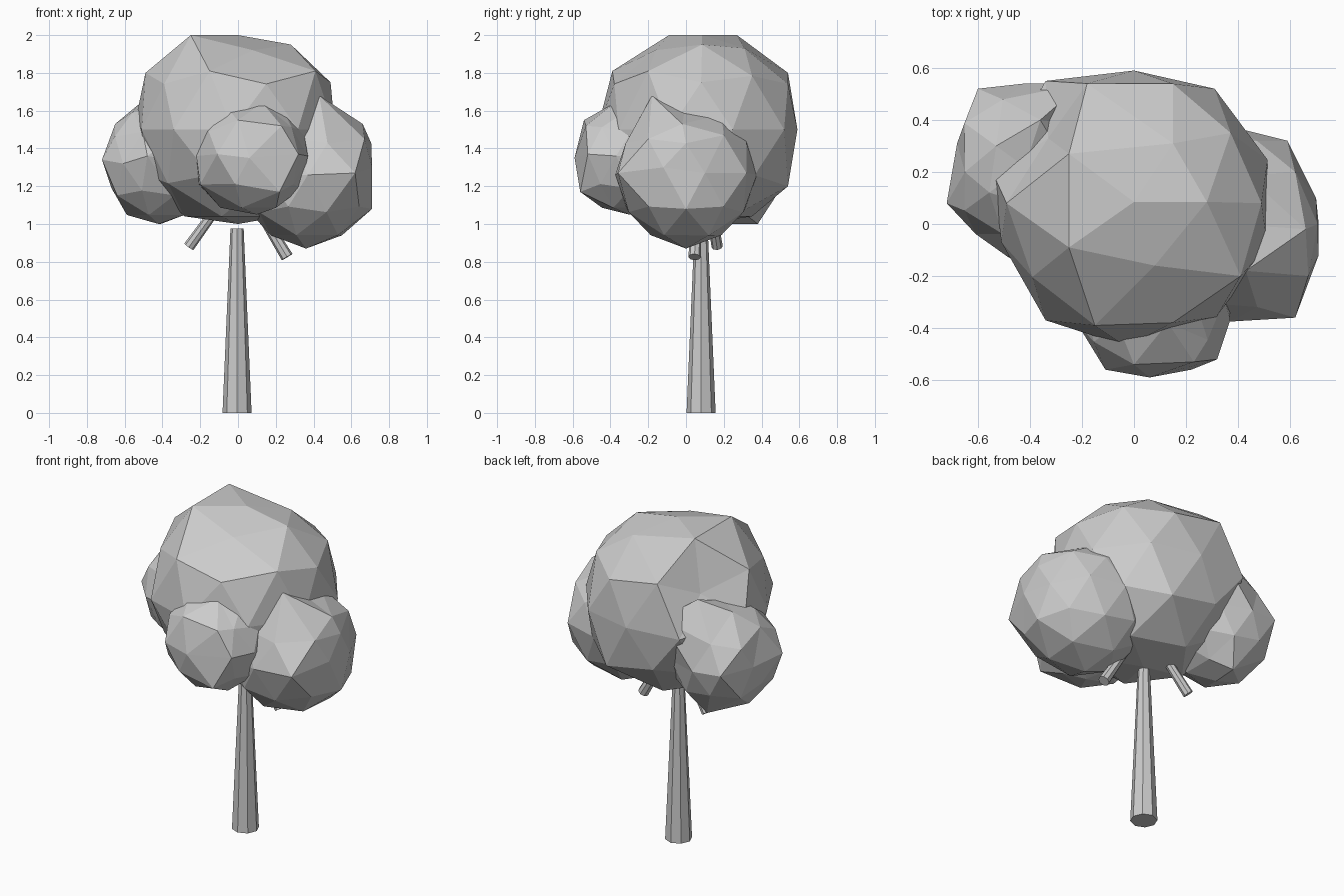
import bpy, bmesh
from mathutils import Vector, Matrix


def finish(name, bm):
    mesh = bpy.data.meshes.new(name)
    bmesh.ops.recalc_face_normals(bm, faces=bm.faces)
    bm.to_mesh(mesh)
    bm.free()
    obj = bpy.data.objects.new(name, mesh)
    bpy.context.collection.objects.link(obj)
    return obj


def limb(name, start, end, r1, r2, sides=8):
    """Tapered low-poly cylinder between two points."""
    a, b = Vector(start), Vector(end)
    d = b - a
    rot = Vector((0, 0, 1)).rotation_difference(d).to_matrix().to_4x4()
    bm = bmesh.new()
    bmesh.ops.create_cone(bm, cap_ends=True, segments=sides, radius1=r1, radius2=r2,
                          depth=d.length,
                          matrix=Matrix.Translation((a + b) / 2) @ rot)
    return finish(name, bm)


def clump(name, center, radius, bumps):
    """Icosphere whose vertex closest in direction to each bump is pulled to it."""
    c = Vector(center)
    bm = bmesh.new()
    bmesh.ops.create_icosphere(bm, subdivisions=2, radius=radius)
    rest = [(v, v.co.normalized()) for v in bm.verts]
    for p in bumps:
        offset = Vector(p) - c
        v = max(rest, key=lambda item: item[1].dot(offset))[0]
        v.co = offset
    bmesh.ops.translate(bm, verts=bm.verts, vec=c)
    return finish(name, bm)


# trunk and the two side branches
limb("trunk", (-0.005, 0.08, 0), (-0.005, 0.08, 0.975), 0.077, 0.035)
limb("left_branch", (-0.26, 0.165, 0.88), (-0.10, 0.13, 1.10), 0.03, 0.025)
limb("right_branch", (0.26, 0.045, 0.825), (0.10, 0.06, 1.09), 0.033, 0.025)

# large crown, dented at the back left
clump("main_crown", (0, 0.08, 1.5), 0.54, [
    (0, 0.085, 2.0), (-0.25, 0.27, 2.0), (-0.25, -0.09, 2.0), (0.28, 0.085, 1.95),
    (0.08, -0.16, 1.92), (0.15, 0.31, 1.93), (-0.15, -0.39, 1.81),
    (0.49, 0.08, 1.75), (0.41, -0.20, 1.81), (-0.49, 0.08, 1.80), (-0.33, 0.33, 1.70),
    (-0.54, 0.19, 1.56), (-0.51, -0.07, 1.5), (-0.34, -0.37, 1.5), (-0.03, -0.47, 1.5),
    (0.31, 0.52, 1.5), (0, 0.59, 1.5), (-0.34, 0.55, 1.5),
    (0.17, 0.54, 1.2), (-0.18, 0.54, 1.80), (0, 0.08, 1.0)])

# left clump
clump("left_clump", (-0.42, 0.22, 1.32), 0.32, [
    (-0.72, 0.08, 1.34), (-0.68, 0.31, 1.33), (-0.60, 0.52, 1.33), (-0.48, -0.13, 1.36),
    (-0.53, 0.30, 1.63), (-0.65, 0.20, 1.53), (-0.67, 0.22, 1.19),
    (-0.41, 0.38, 1.0), (-0.36, 0.40, 1.70), (-0.20, 0.54, 1.59)])

# right clump
clump("right_clump", (0.37, 0, 1.26), 0.375, [
    (0.36, 0, 0.87), (0.43, -0.18, 1.68), (0.59, 0.32, 1.27), (0.62, -0.36, 1.27),
    (0.71, -0.12, 1.30), (0.70, 0.10, 1.27), (0.66, -0.02, 1.53), (0.62, 0.20, 1.47),
    (0.32, 0.32, 1.49), (0.67, -0.2, 1.45), (0.71, 0, 1.08), (0.55, 0.12, 0.94)])

# front clump
clump("front_clump", (0.07, -0.29, 1.35), 0.31, [
    (-0.11, -0.56, 1.37), (0.06, -0.59, 1.35), (0.32, -0.52, 1.37),
    (0, -0.54, 1.55), (0.23, -0.53, 1.52), (0.22, -0.56, 1.17),
    (0.37, -0.37, 1.36), (-0.22, -0.38, 1.36), (-0.20, -0.40, 1.21),
    (0.13, -0.38, 1.64), (0.10, -0.30, 1.05)])
